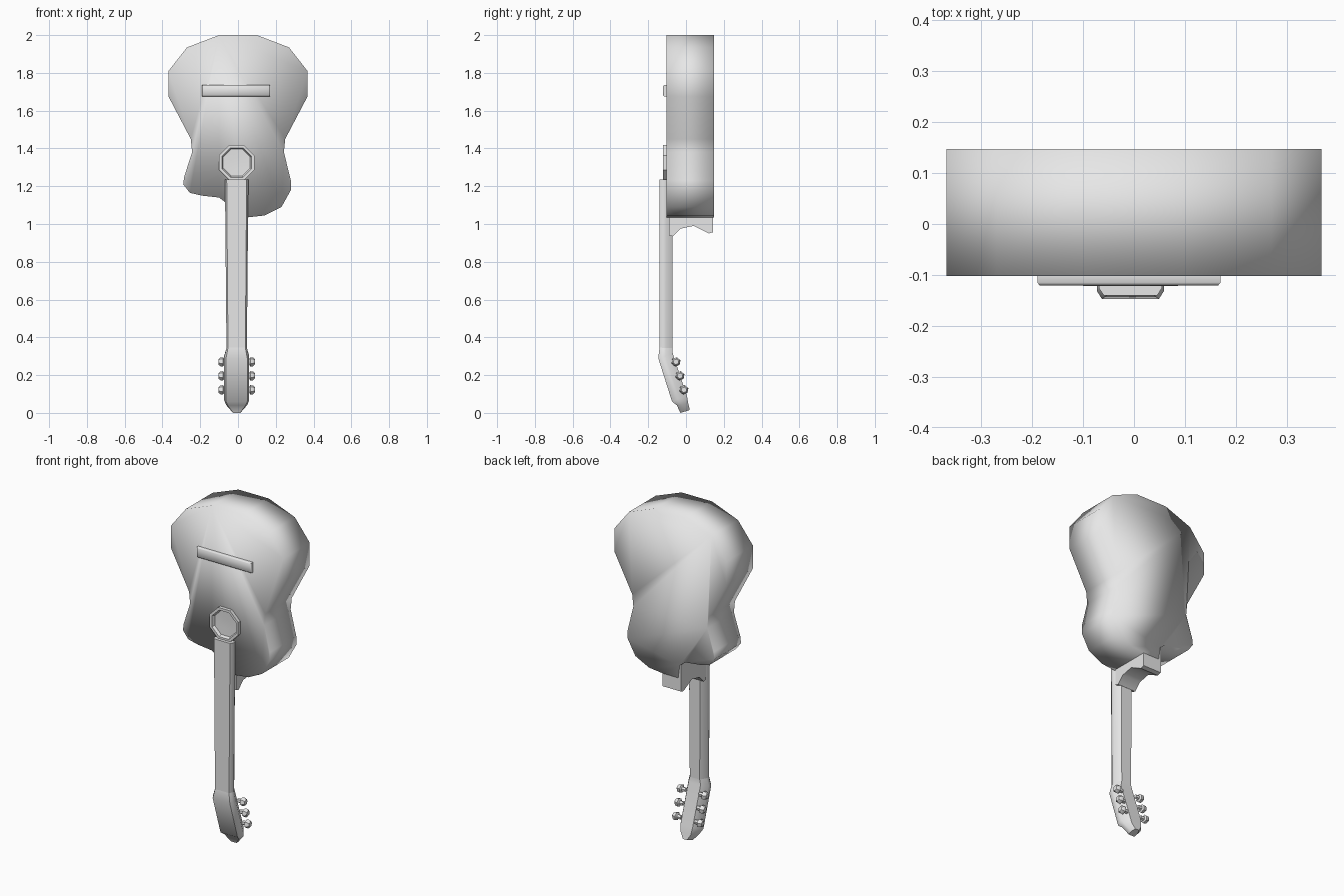
import bpy, bmesh, math
from mathutils import Vector

if "Cube" in bpy.data.objects:
    bpy.data.objects.remove(bpy.data.objects["Cube"], do_unlink=True)

grey = bpy.data.materials.new("plain_grey")
grey.use_nodes = True
grey.diffuse_color = (0.8, 0.8, 0.8, 1)
grey.node_tree.nodes["Principled BSDF"].inputs["Base Color"].default_value = (0.8, 0.8, 0.8, 1)

AXIS = -0.007  # x of the neck line


def loft(name, rings, angle=40):
    """Skin equal-length rings of points and cap both ends."""
    bm = bmesh.new()
    loops = [[bm.verts.new(p) for p in ring] for ring in rings]
    n = len(loops[0])
    for a, b in zip(loops, loops[1:]):
        for i in range(n):
            j = (i + 1) % n
            bm.faces.new((a[i], a[j], b[j], b[i]))
    bm.faces.new(loops[0])
    bm.faces.new(loops[-1])
    bmesh.ops.recalc_face_normals(bm, faces=bm.faces)
    mesh = bpy.data.meshes.new(name)
    bm.to_mesh(mesh)
    bm.free()
    mesh.materials.append(grey)
    obj = bpy.data.objects.new(name, mesh)
    bpy.context.collection.objects.link(obj)
    bpy.ops.object.select_all(action='DESELECT')
    obj.select_set(True)
    bpy.context.view_layer.objects.active = obj
    if angle is None:
        bpy.ops.object.shade_smooth()
    else:
        bpy.ops.object.shade_smooth_by_angle(angle=math.radians(angle))
    return obj


# Body: waisted outline with a cutaway on one shoulder, softly shaded all over
half = [(0.10, 2.0), (0.27, 1.935), (0.368, 1.81), (0.368, 1.675), (0.25, 1.45), (0.243, 1.38)]
full_shoulder = [(0.28, 1.23), (0.28, 1.18), (0.23, 1.09), (0.14, 1.045), (0.05, 1.035), (-0.05, 1.035)]
cut_shoulder = [(-0.06, 1.11), (-0.10, 1.14), (-0.19, 1.15), (-0.255, 1.165), (-0.29, 1.21), (-0.285, 1.25)]
outline = half + full_shoulder + cut_shoulder + [(-x, z) for x, z in reversed(half)]
loft("body", [[(x, y, z) for x, z in outline] for y in (-0.102, 0.147)], None)

# Heel: arched block joining the neck to the body
heel = [(-0.09, 1.13), (-0.09, 0.94), (-0.07, 0.935), (-0.03, 0.975), (0.04, 0.99),
        (0.12, 0.95), (0.144, 0.957), (0.144, 1.13)]
loft("heel", [[(AXIS + s * 0.06, y, z) for y, z in heel] for s in (-1, 1)])

# Neck and headstock: one rounded section swept along front and back lines
section = [(-0.85, 0), (0.85, 0), (1, 0.2), (1, 0.5), (0.6, 1), (-0.6, 1), (-1, 0.5), (-1, 0.2)]


def sweep(name, stations):
    rings = []
    for front, back, width in stations:
        f, b = Vector((AXIS, *front)), Vector((AXIS, *back))
        rings.append([f.lerp(b, v) + Vector((u * width, 0, 0)) for u, v in section])
    return loft(name, rings)


sweep("neck", [((-0.14, 1.235), (-0.07, 1.235), 0.062),
               ((-0.14, 0.34), (-0.072, 0.34), 0.054)])
sweep("headstock", [((-0.14, 0.345), (-0.072, 0.345), 0.054),
                    ((-0.147, 0.29), (-0.07, 0.315), 0.066),
                    ((-0.074, 0.06), (0.005, 0.09), 0.066),
                    ((-0.048, 0.04), (0.012, 0.05), 0.056),
                    ((-0.03, 0.0), (0.02, 0.015), 0.022)])


# Tuning pegs: tapered knobs, three on each side of the headstock
def peg_ring(x, y, z, r):
    return [(x, y + r * math.cos(a), z + r * math.sin(a))
            for a in [math.radians(20 + 60 * i) for i in range(6)]]


for side, word in ((-1, "right"), (1, "left")):
    for i in range(3):
        y, z = -0.053 + 0.021 * i, 0.27 - 0.074 * i
        profile = [(0.045, 0.012), (0.066, 0.014), (0.072, 0.025), (0.086, 0.024), (0.096, 0.015)]
        loft(f"tuning_peg_{word}_{i + 1}",
             [peg_ring(AXIS + side * d, y, z, r) for d, r in profile])


# Sound hole: raised octagonal rim with a dished centre
def octagon(r, y):
    return [(AXIS + r * math.cos(a), y, 1.325 + r * math.sin(a))
            for a in [math.radians(22.5 + 45 * i) for i in range(8)]]


loft("sound_hole", [octagon(r, y) for r, y in
                    ((0.101, -0.1), (0.101, -0.122), (0.085, -0.122), (0.077, -0.106), (0.03, -0.104))])

# Bridge: thin bar with chamfered front edges


def bar(inset, y):
    x0, x1, z0, z1 = -0.19 + inset, 0.17 - inset, 1.676 + inset, 1.736 - inset
    return [(x0, y, z0), (x1, y, z0), (x1, y, z1), (x0, y, z1)]


loft("bridge", [bar(0, -0.1), bar(0, -0.115), bar(0.005, -0.121)], 60)
